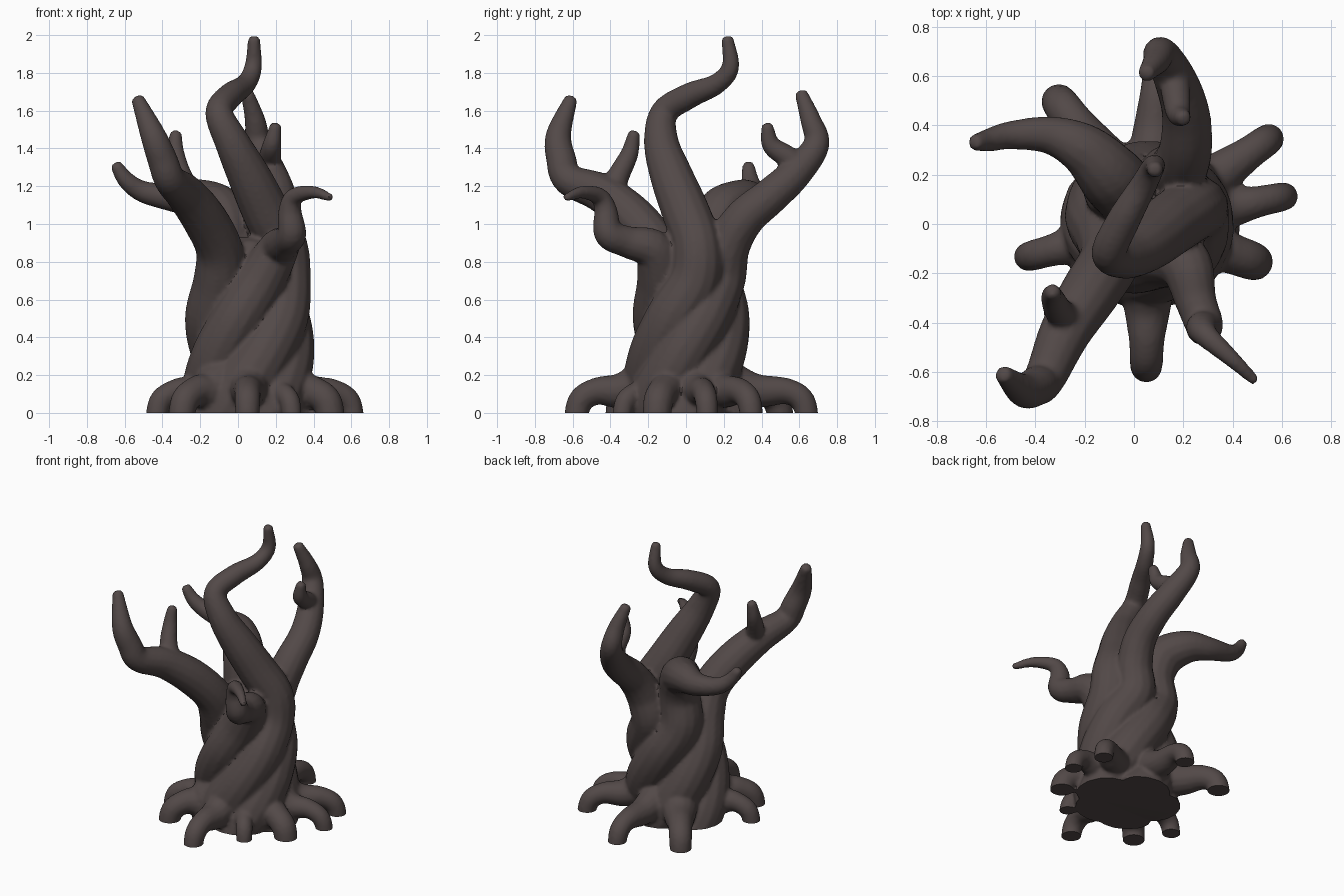
import bpy, bmesh, math
from mathutils import Vector

bark = bpy.data.materials.new("dark bark")
bark.diffuse_color = (0.085, 0.066, 0.064, 1)
bm = bmesh.new()
CX, CY = 0.06, 0.0


def spline(pts, n=6):
    """Catmull-Rom through (x, y, z, radius) points."""
    p = [Vector(q) for q in pts]
    p = [2 * p[0] - p[1]] + p + [2 * p[-1] - p[-2]]
    out = []
    for i in range(1, len(p) - 2):
        a, b, c, d = p[i - 1:i + 3]
        for k in range(n):
            t = k / n
            out.append(0.5 * (2 * b + (c - a) * t + (2 * a - 5 * b + 4 * c - d) * t * t
                              + (3 * b - a - 3 * c + d) * t ** 3))
    return out + [p[-2]]


def tube(pts, sides=14):
    """Closed tube with short domed ends."""
    s = spline(pts)
    rings = []
    u = None
    for i, q in enumerate(s):
        t = (s[min(i + 1, len(s) - 1)].xyz - s[max(i - 1, 0)].xyz).normalized()
        u = (u or Vector((0.31, 0.9, 0.2)))
        u = (u - t * u.dot(t)).normalized()
        v = t.cross(u)
        spots = [(0, 1)]
        if i == len(s) - 1:
            spots = [(0, 1), (0.3, 0.8), (0.45, 0.45)]
        for off, k in spots:
            c = q.xyz + t * off * q.w
            rings.append([bm.verts.new(c + (u * math.cos(a) + v * math.sin(a)) * q.w * k)
                          for a in (2 * math.pi * j / sides for j in range(sides))])
    for a, b in zip(rings, rings[1:]):
        for j in range(sides):
            bm.faces.new((a[j], a[(j + 1) % sides], b[(j + 1) % sides], b[j]))
    bm.faces.new(rings[0][::-1])
    bm.faces.new(rings[-1])


def strand(top_angle, rad, upper):
    """Trunk strand winding up counter-clockwise, then running on as a branch."""
    low = []
    for z, d, r in ((-0.08, 0.21, 0.165), (0.1, 0.2, 0.16), (0.3, 0.195, 0.15),
                    (0.5, 0.19, 0.145), (0.7, 0.18, 0.14)):
        a = math.radians(top_angle - (0.75 - z) * 185)
        low.append((CX + 1.04 * d * math.cos(a), 0.05 * max(z - 0.1, 0) + 0.92 * d * math.sin(a),
                    z, r * rad))
    tube(low + upper)


# tall middle branch
strand(15, 1.0, [(0.24, 0.06, 0.88, 0.13), (0.15, 0.0, 1.06, 0.128), (0.06, -0.075, 1.25, 0.115),
                 (-0.03, -0.13, 1.43, 0.093), (-0.1, -0.115, 1.59, 0.074), (-0.04, 0.02, 1.68, 0.068),
                 (0.04, 0.16, 1.74, 0.055), (0.08, 0.235, 1.83, 0.047), (0.085, 0.22, 1.98, 0.032)])
# back branch
strand(72, 0.98, [(0.18, 0.22, 0.88, 0.12), (0.21, 0.31, 1.03, 0.108), (0.21, 0.45, 1.15, 0.098),
                  (0.17, 0.58, 1.27, 0.088), (0.11, 0.69, 1.42, 0.07), (0.09, 0.66, 1.55, 0.055),
                  (0.05, 0.61, 1.69, 0.035)])
# back left branch
strand(142, 1.0, [(-0.05, 0.14, 0.9, 0.135), (-0.09, 0.19, 1.06, 0.135), (-0.2, 0.3, 1.13, 0.108),
                  (-0.34, 0.36, 1.14, 0.078), (-0.5, 0.36, 1.17, 0.058), (-0.59, 0.34, 1.23, 0.047),
                  (-0.645, 0.33, 1.31, 0.033)])
# front left branch
strand(222, 1.0, [(-0.1, -0.15, 0.87, 0.125), (-0.18, -0.28, 1.03, 0.12), (-0.28, -0.44, 1.16, 0.105),
                  (-0.36, -0.62, 1.235, 0.085), (-0.4, -0.66, 1.34, 0.08), (-0.45, -0.675, 1.47, 0.068),
                  (-0.53, -0.61, 1.66, 0.036)])
# front right branch
strand(298, 0.95, [(0.21, -0.17, 0.86, 0.11), (0.25, -0.31, 0.905, 0.085), (0.285, -0.41, 0.95, 0.078),
                   (0.275, -0.425, 1.07, 0.062), (0.3, -0.46, 1.145, 0.048), (0.4, -0.55, 1.168, 0.034),
                   (0.49, -0.635, 1.14, 0.022)])
# solid heart of the trunk
tube([(CX, 0, -0.1, 0.26), (CX, 0, 0.2, 0.22), (CX, 0.02, 0.6, 0.19), (CX, 0.03, 0.85, 0.17)])
# twigs
tube([(-0.24, -0.4, 1.14, 0.07), (-0.3, -0.36, 1.25, 0.06), (-0.33, -0.3, 1.37, 0.048),
      (-0.33, -0.275, 1.48, 0.032)])
tube([(0.16, 0.62, 1.3, 0.065), (0.17, 0.53, 1.36, 0.06), (0.18, 0.45, 1.42, 0.05),
      (0.2, 0.43, 1.52, 0.032)])
# roots: end x, end y, radius
for x, y, r in ((-0.42, -0.13, 0.062), (-0.3, 0.49, 0.075), (0.05, -0.57, 0.068), (0.48, -0.15, 0.08),
                (0.54, 0.34, 0.065), (0.6, 0.11, 0.06), (0.1, 0.63, 0.065), (0.28, -0.33, 0.055),
                (-0.29, -0.35, 0.075)):
    d = Vector((x - CX, y))
    L = d.length
    d /= L
    path = [(0.15, 0.2, 1.9), (0.2 + (L - 0.2) * 0.35, 0.12, 1.45), (L - 0.1, 0.115, 1.08),
            (L - 0.01, 0.06, 1.0), (L + 0.02, -0.08, 0.9)]
    tube([(CX + d.x * q, d.y * q, z, r * k) for q, z, k in path])

bmesh.ops.recalc_face_normals(bm, faces=bm.faces)
me = bpy.data.meshes.new("twisted_tree")
bm.to_mesh(me)
bm.free()
tree = bpy.data.objects.new("twisted_tree", me)
bpy.context.collection.objects.link(tree)

# fuse all limbs into one skin
m = tree.modifiers.new("fuse", "REMESH")
m.mode, m.voxel_size = "VOXEL", 0.013
s = tree.modifiers.new("soften", "SMOOTH")
s.factor, s.iterations = 0.5, 3
dg = bpy.context.evaluated_depsgraph_get()
fused = bpy.data.meshes.new_from_object(tree.evaluated_get(dg))
tree.modifiers.clear()
tree.data = fused

# flat cut at the ground
bm = bmesh.new()
bm.from_mesh(fused)
bmesh.ops.bisect_plane(bm, geom=bm.verts[:] + bm.edges[:] + bm.faces[:], plane_co=(0, 0, 0),
                       plane_no=(0, 0, 1), clear_inner=True)
bmesh.ops.holes_fill(bm, edges=[e for e in bm.edges if e.is_boundary], sides=0)
bm.to_mesh(fused)
bm.free()
fused.materials.clear()
fused.materials.append(bark)
bpy.context.view_layer.objects.active = tree
tree.select_set(True)
bpy.ops.object.shade_smooth_by_angle(angle=math.radians(40))
